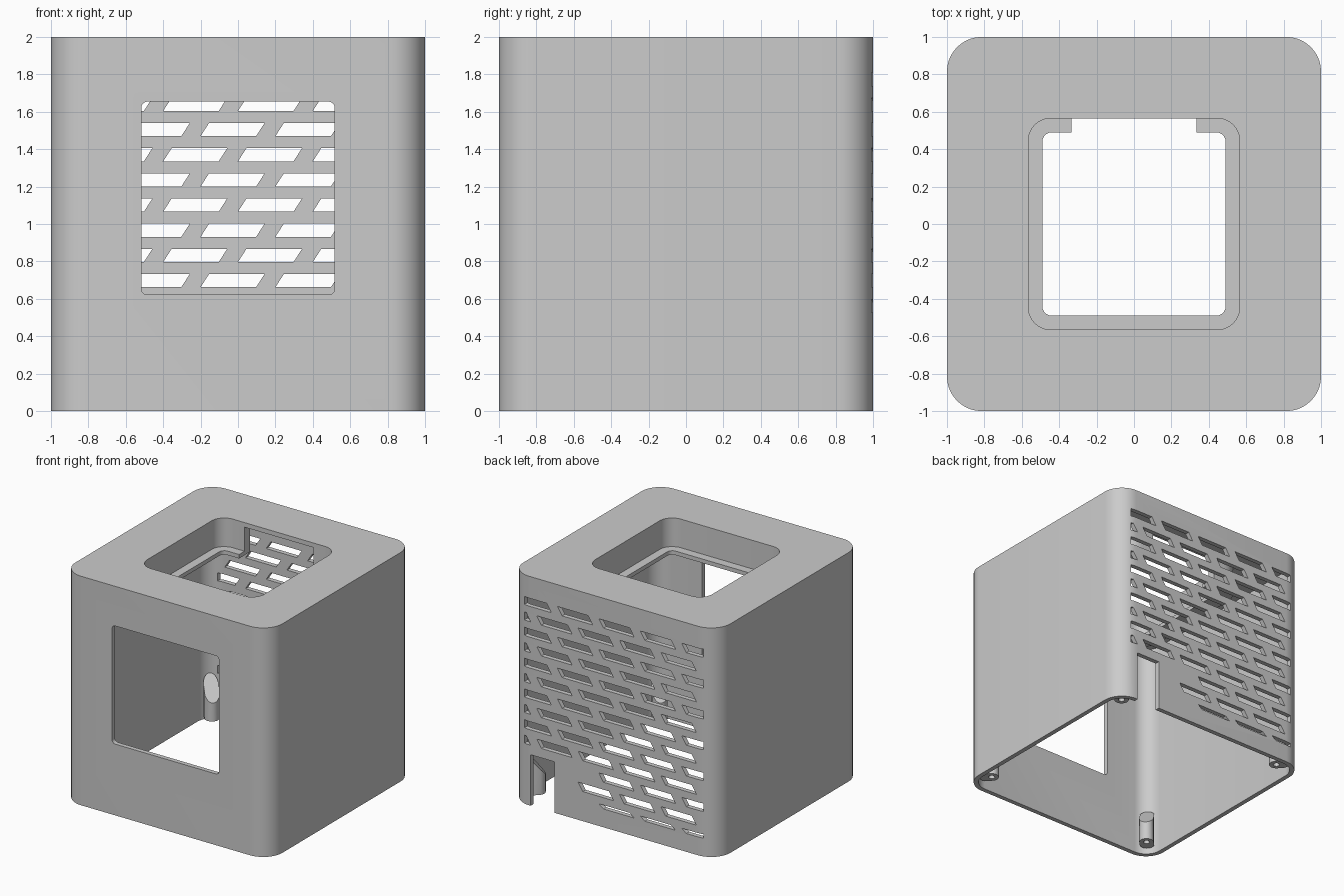
import bpy, bmesh, math

cube = bpy.data.objects.get("Cube")
if cube:
    bpy.data.objects.remove(cube, do_unlink=True)

grey = bpy.data.materials.new("plain grey")
grey.use_nodes = True
grey.diffuse_color = (0.6, 0.6, 0.6, 1)
grey.node_tree.nodes["Principled BSDF"].inputs["Base Color"].default_value = (0.6, 0.6, 0.6, 1)

WALL = 0.04
RADIUS = 0.185


def rounded(hx, hy, r, cx=0, cy=0, steps=10):
    """Outline of a rounded rectangle."""
    pts = []
    for q, (sx, sy) in enumerate(((1, 1), (-1, 1), (-1, -1), (1, -1))):
        for i in range(steps + 1):
            a = math.pi / 2 * (q + i / steps)
            pts.append((cx + sx * (hx - r) + r * math.cos(a),
                        cy + sy * (hy - r) + r * math.sin(a)))
    return pts


def rect(x0, x1, y0, y1):
    return [(x0, y0), (x1, y0), (x1, y1), (x0, y1)]


def prism(name, outlines, lo, hi, axis="z", top=None):
    """Extrude outlines along z or y; top(u, v) can slant the upper end."""
    bm = bmesh.new()
    for pts in outlines:
        rings = []
        for end in (lo, hi):
            ring = []
            for u, v in pts:
                w = top(u, v) if top and end == hi else end
                ring.append(bm.verts.new((u, v, w) if axis == "z" else (u, w, v)))
            rings.append(ring)
        a, b = rings
        bm.faces.new(a)
        bm.faces.new(b)
        for i in range(len(a)):
            j = (i + 1) % len(a)
            bm.faces.new((a[i], a[j], b[j], b[i]))
    bmesh.ops.recalc_face_normals(bm, faces=bm.faces)
    mesh = bpy.data.meshes.new(name)
    bm.to_mesh(mesh)
    bm.free()
    mesh.materials.append(grey)
    obj = bpy.data.objects.new(name, mesh)
    bpy.context.collection.objects.link(obj)
    return obj


def activate(obj):
    bpy.ops.object.select_all(action="DESELECT")
    obj.select_set(True)
    bpy.context.view_layer.objects.active = obj


def cut(obj, *cutters):
    for cutter in cutters:
        cutter.hide_render = True
        mod = obj.modifiers.new("cut", "BOOLEAN")
        mod.operation = "DIFFERENCE"
        mod.solver = "EXACT"
        mod.object = cutter
        activate(obj)
        bpy.ops.object.modifier_apply(modifier=mod.name)
        bpy.data.objects.remove(cutter, do_unlink=True)


def finish(obj):
    activate(obj)
    bpy.ops.object.shade_smooth_by_angle(angle=math.radians(30))


# Slanted vent slots, staggered row by row
slots = []
EDGE = 0.865
for row in range(13):
    z1 = 1.809 - 0.1346 * row
    z0 = max(z1 - 0.07, 0.16)
    shift = -0.2 if row % 2 == 0 else 0
    for k in range(-2, 3):
        x = shift + 0.4 * k
        if x + 0.3 < -EDGE + 0.02 or x > EDGE:
            continue
        if z1 < 0.5 and x > 0.1:      # solid area around the cable notch
            continue
        quad = [(x, z0), (x + 0.297, z0), (x + 0.342, z1), (x + 0.045, z1)]
        slots.append([(max(-EDGE, min(EDGE, u)), v) for u, v in quad])

# Hollow shell with open bottom, display window, vents and cable notch
shell = prism("shell", [rounded(1, 1, RADIUS)], 0, 2)
inner = 1 - WALL
cut(shell,
    prism("cavity", [rounded(inner, inner, RADIUS - WALL)], -0.2, 2 - WALL),
    prism("top_hole", [rounded(0.565, 0.565, 0.12)], 1.8, 2.2),
    prism("window_hole", [rounded(0.516, 0.516, 0.03, 0, 1.138, 5)], -1.2, -0.8, "y"),
    prism("vent_slots", slots, 0.8, 1.2, "y"),
    prism("cable_notch", [rect(0.57, 0.8, -0.2, 0.445)], 0.8, 1.2, "y"))
finish(shell)

# Recessed tray below the top opening, with a ledge and a gap at the back
tray = prism("top_tray", [rounded(0.64, 0.64, 0.195)], 1.715, 2 - WALL)
cut(tray,
    prism("tray_well", [rounded(0.565, 0.565, 0.12)], 1.75, 2.2),
    prism("tray_hole", [rounded(0.49, 0.49, 0.05)], 1.5, 2.2),
    prism("tray_gap", [rect(-0.333, 0.333, 0.3, 0.9)], 1.5, 2.2))
finish(tray)

# Corner screw posts with slanted tops and screw holes
C, R = 0.84, 0.06
for sx, side in ((1, "left"), (-1, "right")):
    for sy, end in ((1, "back"), (-1, "front")):
        outline = []
        for i in range(24):
            a = math.pi / 4 + math.pi * 2 * (i + 0.5) / 24
            out = 0.03 if i < 6 or i > 17 else 0
            outline.append((sx * (C + out + R * math.cos(a)),
                            sy * (C + out + R * math.sin(a))))

        def slant(u, v):
            d = (abs(u) + abs(v) - 2 * C) / math.sqrt(2)
            return 0.21 + 0.19 * (d + R) / (2 * R + 0.042)

        post = prism(f"{end}_{side}_post", [outline], 0.05, 0.4, top=slant)
        hole = rounded(0.026, 0.026, 0.0259, sx * C, sy * C, 5)
        cut(post, prism("screw_hole", [hole], -0.1, 0.18))
        finish(post)
